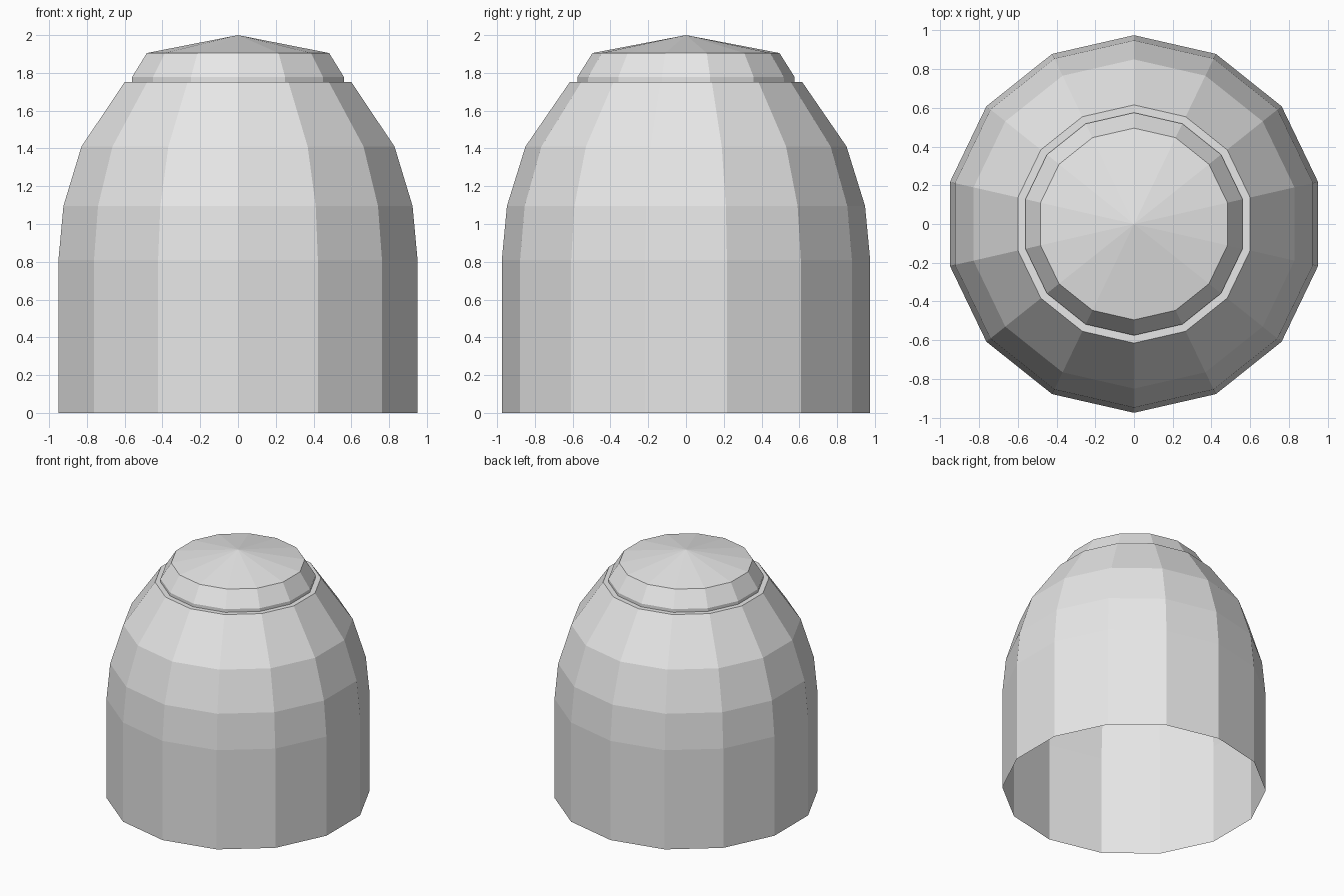
import bpy
import bmesh
from math import cos, sin, pi

SIDES = 14

cube = bpy.data.objects.get("Cube")
if cube:
    bpy.data.objects.remove(cube, do_unlink=True)

# Single plain grey
grey = bpy.data.materials.new("plain_grey")
grey.use_nodes = True
colour = (0.8, 0.8, 0.8, 1.0)
grey.diffuse_color = colour
grey.node_tree.nodes["Principled BSDF"].inputs["Base Color"].default_value = colour


def lathe(name, profile):
    """Turn (radius, height) points into a faceted shell; radius 0 makes an apex."""
    bm = bmesh.new()
    rings = []
    for r, z in profile:
        if r == 0:
            rings.append([bm.verts.new((0, 0, z))] * SIDES)
        else:
            # One corner points straight to the front
            angles = [2 * pi * i / SIDES - pi / 2 for i in range(SIDES)]
            rings.append([bm.verts.new((r * cos(a), r * sin(a), z)) for a in angles])
    for low, high in zip(rings, rings[1:]):
        for i in range(SIDES):
            j = (i + 1) % SIDES
            corners = [low[i], low[j], high[j], high[i]]
            bm.faces.new(list(dict.fromkeys(corners)))
    mesh = bpy.data.meshes.new(name)
    bm.to_mesh(mesh)
    bm.free()
    mesh.materials.append(grey)
    obj = bpy.data.objects.new(name, mesh)
    bpy.context.collection.objects.link(obj)
    return obj


# Open-bottomed body, curving in to a narrow flat ledge
lathe("domed_body", [(0.975, 0), (0.975, 0.81), (0.948, 1.095),
                     (0.85, 1.41), (0.615, 1.752), (0.575, 1.752)])

# Cap: short upright band, sloped side and shallow pointed top
lathe("cap", [(0.575, 1.752), (0.575, 1.778), (0.495, 1.905), (0, 2.0)])
